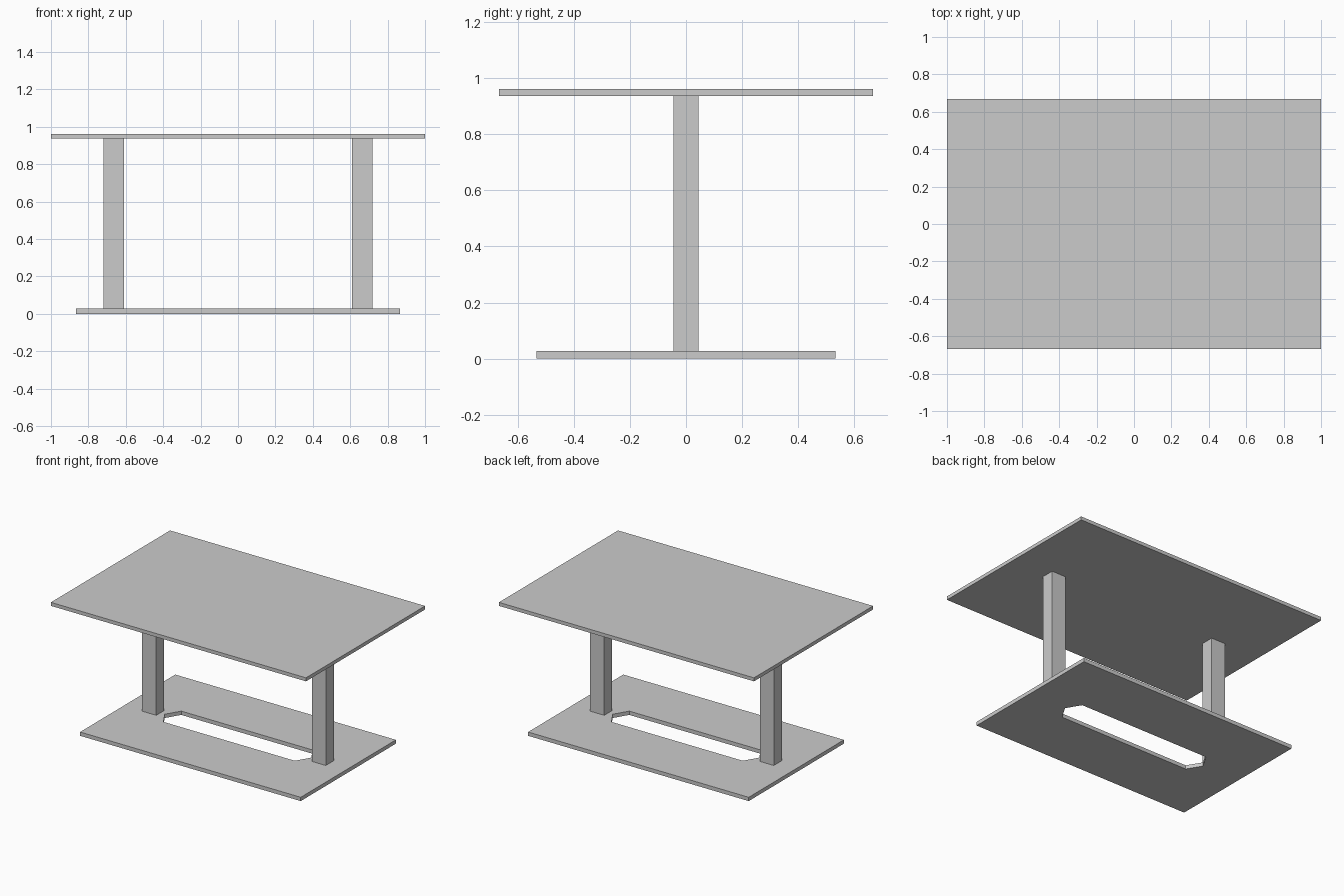
import bpy
import bmesh

cube = bpy.data.objects.get("Cube")
if cube:
    bpy.data.objects.remove(cube, do_unlink=True)

grey = bpy.data.materials.new("light_grey")
grey.use_nodes = True
colour = (0.6, 0.6, 0.6, 1)
grey.diffuse_color = colour
grey.node_tree.nodes["Principled BSDF"].inputs["Base Color"].default_value = colour


def add_object(name, bm):
    bmesh.ops.recalc_face_normals(bm, faces=bm.faces)
    mesh = bpy.data.meshes.new(name)
    bm.to_mesh(mesh)
    bm.free()
    mesh.materials.append(grey)
    obj = bpy.data.objects.new(name, mesh)
    bpy.context.collection.objects.link(obj)
    return obj


def rectangle(x, y):
    return [(-x, -y), (x, -y), (x, y), (-x, y)]


def slab(name, outline, bottom, top, x=0):
    """Extrude a flat outline between two heights."""
    bm = bmesh.new()
    face = bm.faces.new([bm.verts.new((x + px, py, bottom)) for px, py in outline])
    grown = bmesh.ops.extrude_face_region(bm, geom=[face], use_keep_orig=True)
    verts = [v for v in grown["geom"] if isinstance(v, bmesh.types.BMVert)]
    bmesh.ops.translate(bm, verts=verts, vec=(0, 0, top - bottom))
    return add_object(name, bm)


# Table top
slab("table_top", rectangle(1, 0.667), 0.936, 0.961)

# Two upright legs
for side, x in (("left", 0.665), ("right", -0.665)):
    slab(side + "_leg", rectangle(0.055, 0.045), 0.027, 0.936, x)

# Base plate with a six-sided slot between the legs
base = slab("base_plate", rectangle(0.865, 0.533), 0, 0.027)
slot = [(-0.575, 0), (-0.515, -0.1), (0.515, -0.1),
        (0.575, 0), (0.515, 0.1), (-0.515, 0.1)]
cutter = slab("slot_cutter", slot, -0.1, 0.1)
cutter.hide_render = True
cutter.hide_viewport = True
cut = base.modifiers.new("slot", "BOOLEAN")
cut.operation = "DIFFERENCE"
cut.solver = "EXACT"
cut.object = cutter
